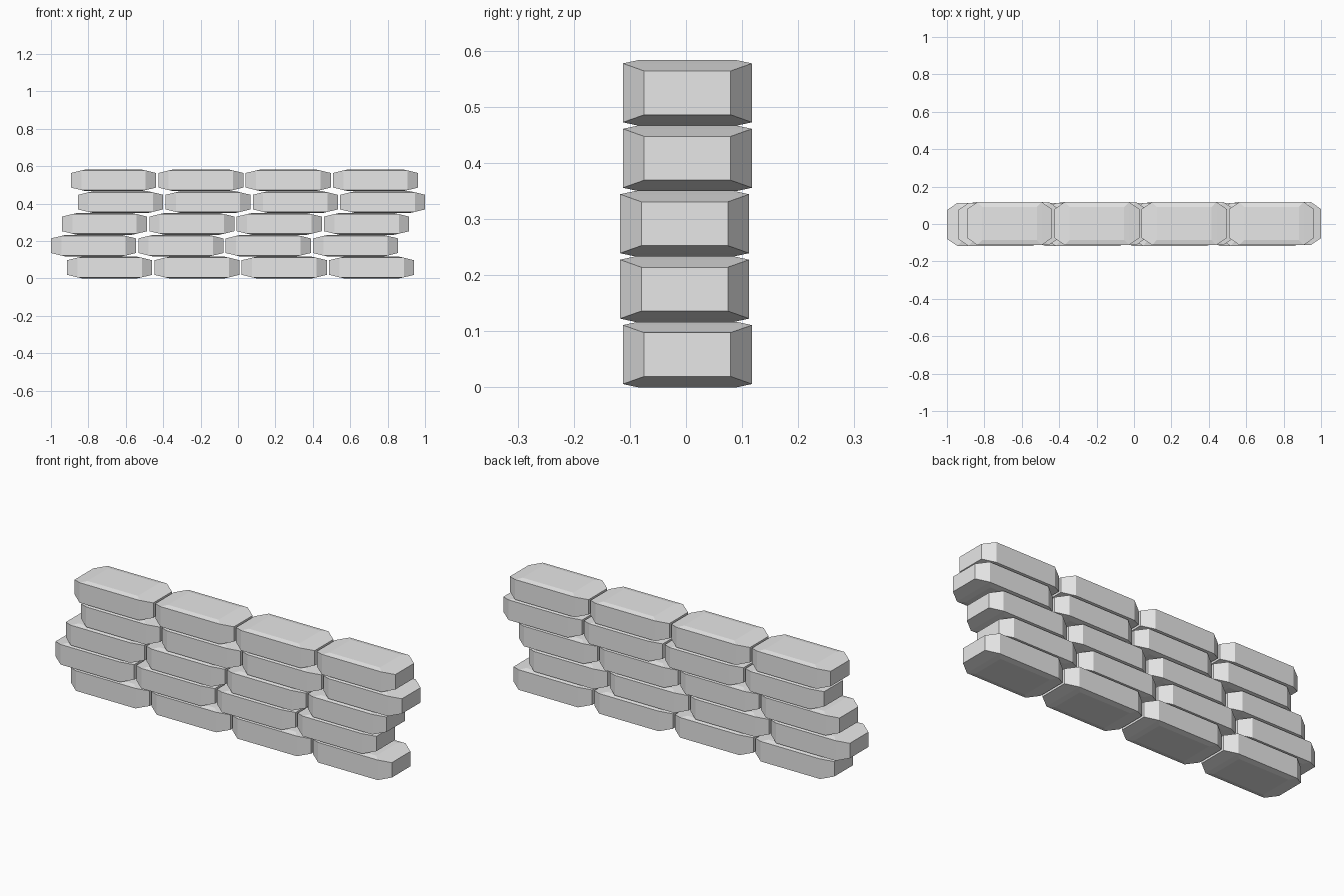
import bpy
import bmesh
from math import radians
from itertools import product

cube = bpy.data.objects.get("Cube")
if cube:
    bpy.data.objects.remove(cube, do_unlink=True)

# Stone colour
stone = bpy.data.materials.new("light_grey_stone")
stone.use_nodes = True
grey = (0.8, 0.8, 0.8, 1.0)
stone.diffuse_color = grey
stone.node_tree.nodes["Principled BSDF"].inputs["Base Color"].default_value = grey

HALF_HEIGHT = 0.0583
HALF_LENGTH = 0.2275
PITCH = 0.467

# Chamfered block: the hull of its end, long-side and top/bottom faces
bm = bmesh.new()
for corner in ((HALF_LENGTH, 0.077, 0.039),
               (0.172, 0.115, 0.0525),
               (0.146, 0.088, HALF_HEIGHT)):
    for signs in product((-1, 1), repeat=3):
        bm.verts.new([c * s for c, s in zip(corner, signs)])
bmesh.ops.convex_hull(bm, input=bm.verts)
bmesh.ops.dissolve_limit(bm, angle_limit=radians(0.5),
                         verts=bm.verts, edges=bm.edges)
bmesh.ops.recalc_face_normals(bm, faces=bm.faces)
block = bpy.data.meshes.new("stone_block")
bm.to_mesh(block)
bm.free()
block.materials.append(stone)

# Courses from the bottom up: left end and depth offset
courses = [(-0.914, 0.0025), (-1.0, -0.0025), (-0.941, -0.0025),
           (-0.855, 0.0025), (-0.893, 0.0025)]

for row, (start, depth) in enumerate(courses):
    for col in range(4):
        brick = bpy.data.objects.new(f"stone_row{row + 1}_block{col + 1}", block)
        brick.location = (start + HALF_LENGTH + col * PITCH, depth,
                          HALF_HEIGHT * (2 * row + 1))
        bpy.context.collection.objects.link(brick)
